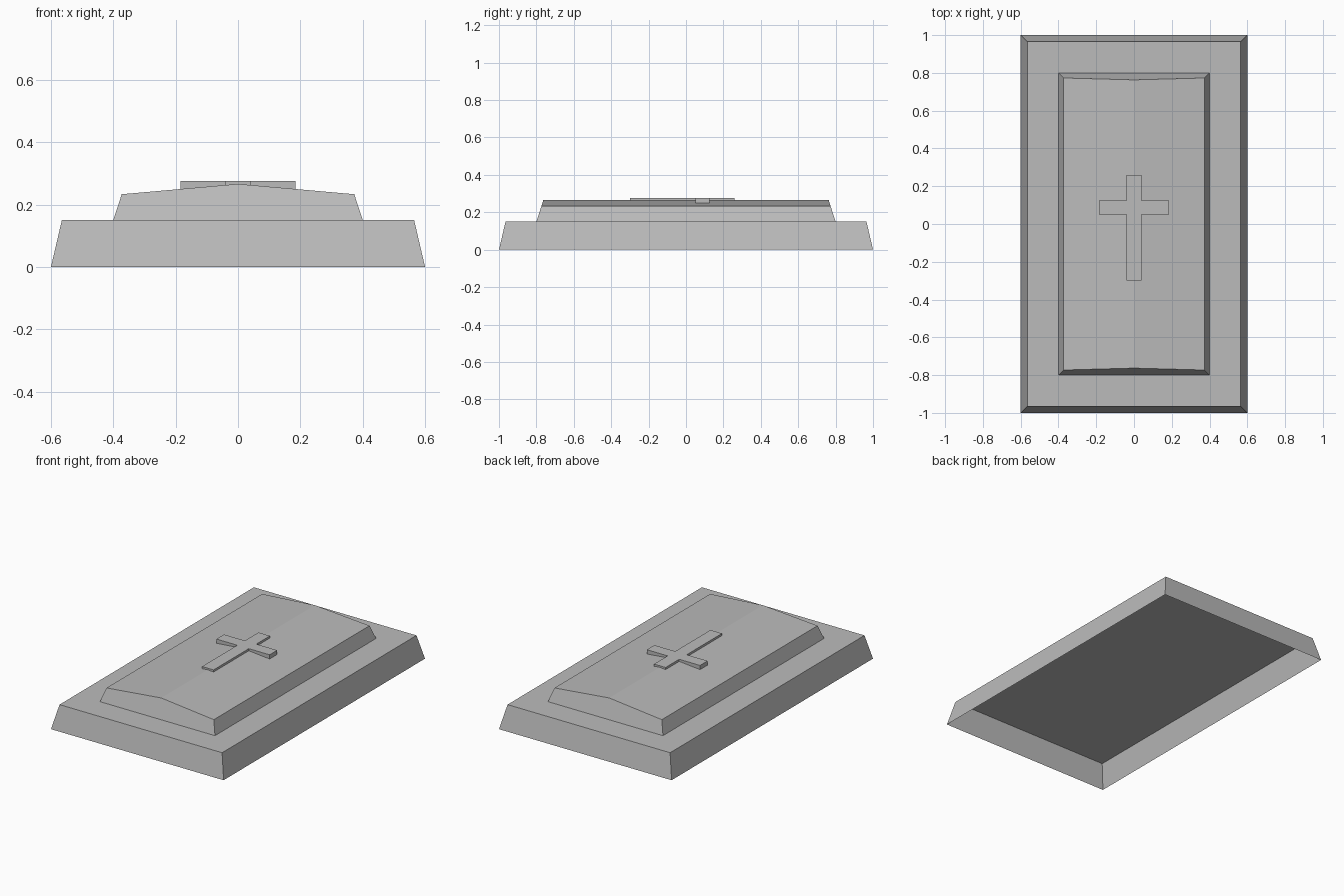
import bpy
import bmesh

default_cube = bpy.data.objects.get("Cube")
if default_cube:
    bpy.data.objects.remove(default_cube, do_unlink=True)

# Single stone colour
stone = bpy.data.materials.new("grey stone")
stone.use_nodes = True
colour = (0.5, 0.5, 0.5, 1)
stone.diffuse_color = colour
stone.node_tree.nodes["Principled BSDF"].inputs["Base Color"].default_value = colour


def finish(name, bm):
    bmesh.ops.recalc_face_normals(bm, faces=bm.faces)
    mesh = bpy.data.meshes.new(name)
    bm.to_mesh(mesh)
    bm.free()
    mesh.materials.append(stone)
    obj = bpy.data.objects.new(name, mesh)
    bpy.context.collection.objects.link(obj)
    return obj


def tapered_block(name, bottom, top, z0, z1):
    """Block with sloping sides and an open underside; sizes are half extents."""
    bm = bmesh.new()
    bmesh.ops.create_cube(bm, size=2)
    for v in bm.verts:
        half, z = (top, z1) if v.co.z > 0 else (bottom, z0)
        v.co = (v.co.x * half[0], v.co.y * half[1], z)
    underside = [f for f in bm.faces if f.normal.z < -0.9]
    bmesh.ops.delete(bm, geom=underside, context='FACES_ONLY')
    return bm


# Wide plinth
finish("plinth", tapered_block("plinth", (0.6, 1.0), (0.565, 0.965), 0, 0.15))

# Lid with a shallow ridge running along its length
bm = tapered_block("lid", (0.4, 0.8), (0.373, 0.773), 0.15, 0.233)
cross_edges = [e for e in bm.edges
               if abs(e.verts[0].co.x - e.verts[1].co.x) > 0.5
               and min(v.co.z for v in e.verts) > 0.2]
ridge = bmesh.ops.subdivide_edges(bm, edges=cross_edges, cuts=1)
for v in bm.verts:
    if abs(v.co.x) < 0.01:
        v.co.z = 0.266
        v.co.y = 0.763 if v.co.y > 0 else -0.763
finish("lid", bm)

# Raised cross, sunk slightly into the lid
arm, stem = 0.185, 0.04
half = [(stem, -0.3), (stem, 0.05), (arm, 0.05),
        (arm, 0.125), (stem, 0.125), (stem, 0.26)]
outline = half + [(-x, y) for x, y in reversed(half)]
bm = bmesh.new()
base = bm.faces.new([bm.verts.new((x, y, 0.24)) for x, y in outline])
raised = bmesh.ops.extrude_face_region(bm, geom=[base], use_keep_orig=True)
for v in raised["geom"]:
    if isinstance(v, bmesh.types.BMVert):
        v.co.z = 0.276
finish("cross", bm)
